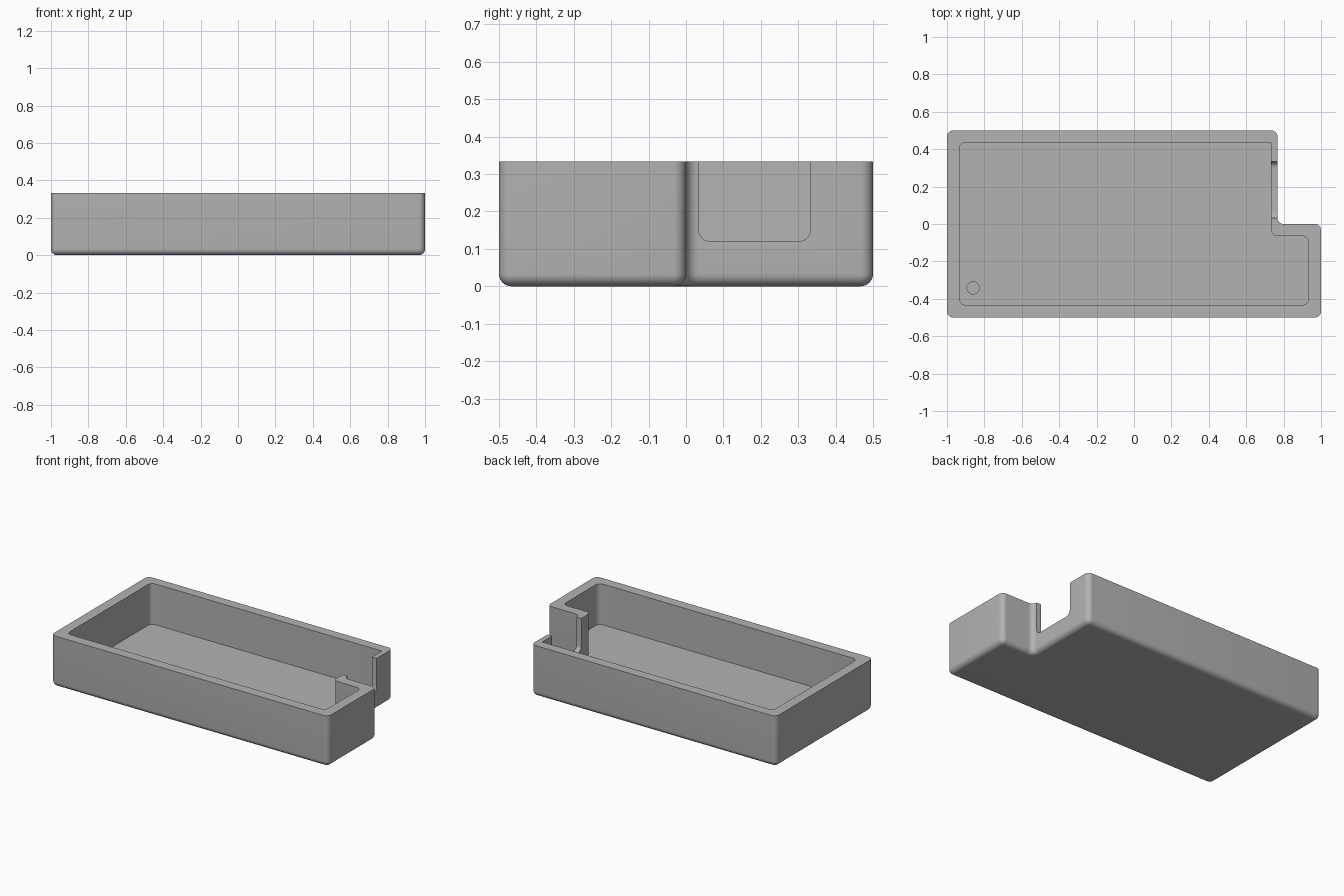
import bpy, bmesh, math

if "Cube" in bpy.data.objects:
    bpy.data.objects.remove(bpy.data.objects["Cube"])

R = 0.033      # corner and bottom-edge radius
H = 0.333      # tray height
FLOOR = 0.067  # floor thickness
SEG = 8

grey = bpy.data.materials.new("plain grey")
grey.diffuse_color = (0.45, 0.45, 0.45, 1)
grey.use_nodes = True
grey.node_tree.nodes["Principled BSDF"].inputs["Base Color"].default_value = grey.diffuse_color


def ring(corners, inset=0.0):
    """Rounded outline; corners are (x, y, radius, start angle, turn)."""
    pts = []
    for x, y, r, start, turn in corners:
        mid = math.radians(start + turn * 45)
        cx = x - turn * math.copysign(r, math.cos(mid))
        cy = y - turn * math.copysign(r, math.sin(mid))
        if turn < 0:  # concave corner: the centre lies outside the outline
            cx, cy = x + math.copysign(r, -math.cos(mid)), y + math.copysign(r, -math.sin(mid))
        rad = max(r - turn * inset, 0.0002)
        for i in range(SEG + 1):
            a = math.radians(start + turn * 90 * i / SEG)
            pts.append((cx + rad * math.cos(a), cy + rad * math.sin(a)))
    return pts


def make_object(name, bm):
    bmesh.ops.recalc_face_normals(bm, faces=bm.faces)
    mesh = bpy.data.meshes.new(name)
    bm.to_mesh(mesh)
    bm.free()
    ob = bpy.data.objects.new(name, mesh)
    bpy.context.collection.objects.link(ob)
    mesh.materials.append(grey)
    return ob


def loft(name, layers):
    """Skin a stack of (outline, z) layers and cap both ends."""
    bm = bmesh.new()
    loops = [[bm.verts.new((x, y, z)) for x, y in pts] for pts, z in layers]
    for a, b in zip(loops, loops[1:]):
        for i in range(len(a)):
            j = (i + 1) % len(a)
            bm.faces.new((a[i], a[j], b[j], b[i]))
    bm.faces.new(loops[0])
    bm.faces.new(loops[-1])
    return make_object(name, bm)


def l_shape(x0, x1, xn, y0, y1, yn, r_back):
    """L outline, counter-clockwise, notched at the back right."""
    return [(x0, y0, R, 180, 1), (x1, y0, R, 270, 1), (x1, yn, R, 0, 1),
            (xn, yn, R, 270, -1), (xn, y1, r_back, 0, 1), (x0, y1, R, 90, 1)]


outer = l_shape(-1, 1, 0.767, -0.5, 0.5, 0, R)
inner = l_shape(-0.933, 0.933, 0.733, -0.433, 0.436, -0.064, 0.003)

# Tray: rounded bottom edge, outer wall, rim, inner wall, floor
layers = []
for i in range(SEG + 1):
    t = math.pi / 2 * i / SEG
    layers.append((ring(outer, R * (1 - math.sin(t))), R * (1 - math.cos(t))))
layers += [(ring(outer), H), (ring(inner), H), (ring(inner), FLOOR)]
tray = loft("tray", layers)

# Slot cutter: U-shaped opening with rounded lower corners
bm = bmesh.new()
prof = [(0.333, 0.45), (0.033, 0.45)]
for cy, start in ((0.033 + R, 180), (0.333 - R, 270)):
    for i in range(SEG + 1):
        a = math.radians(start + 90 * i / SEG)
        prof.append((cy + R * math.cos(a), 0.12 + R + R * math.sin(a)))
face = bm.faces.new([bm.verts.new((0.70, y, z)) for y, z in prof])
ext = bmesh.ops.extrude_face_region(bm, geom=[face])
bmesh.ops.translate(bm, vec=(0.12, 0, 0),
                    verts=[v for v in ext["geom"] if isinstance(v, bmesh.types.BMVert)])
slot = make_object("slot_cutter", bm)

# Pocket cutter: shallow round recess in the floor
bm = bmesh.new()
bmesh.ops.create_cone(bm, cap_ends=True, segments=32, radius1=R, radius2=R, depth=0.08)
bmesh.ops.translate(bm, verts=bm.verts, vec=(-0.86, -0.342, 0.08))
pocket = make_object("pocket_cutter", bm)

bpy.context.view_layer.objects.active = tray
tray.select_set(True)
for cutter in (slot, pocket):
    cutter.hide_render = True
    mod = tray.modifiers.new("cut", "BOOLEAN")
    mod.operation = "DIFFERENCE"
    mod.solver = "EXACT"
    mod.object = cutter
    bpy.ops.object.modifier_apply(modifier=mod.name)
    bpy.data.objects.remove(cutter)

bpy.ops.object.shade_smooth_by_angle(angle=math.radians(35))
